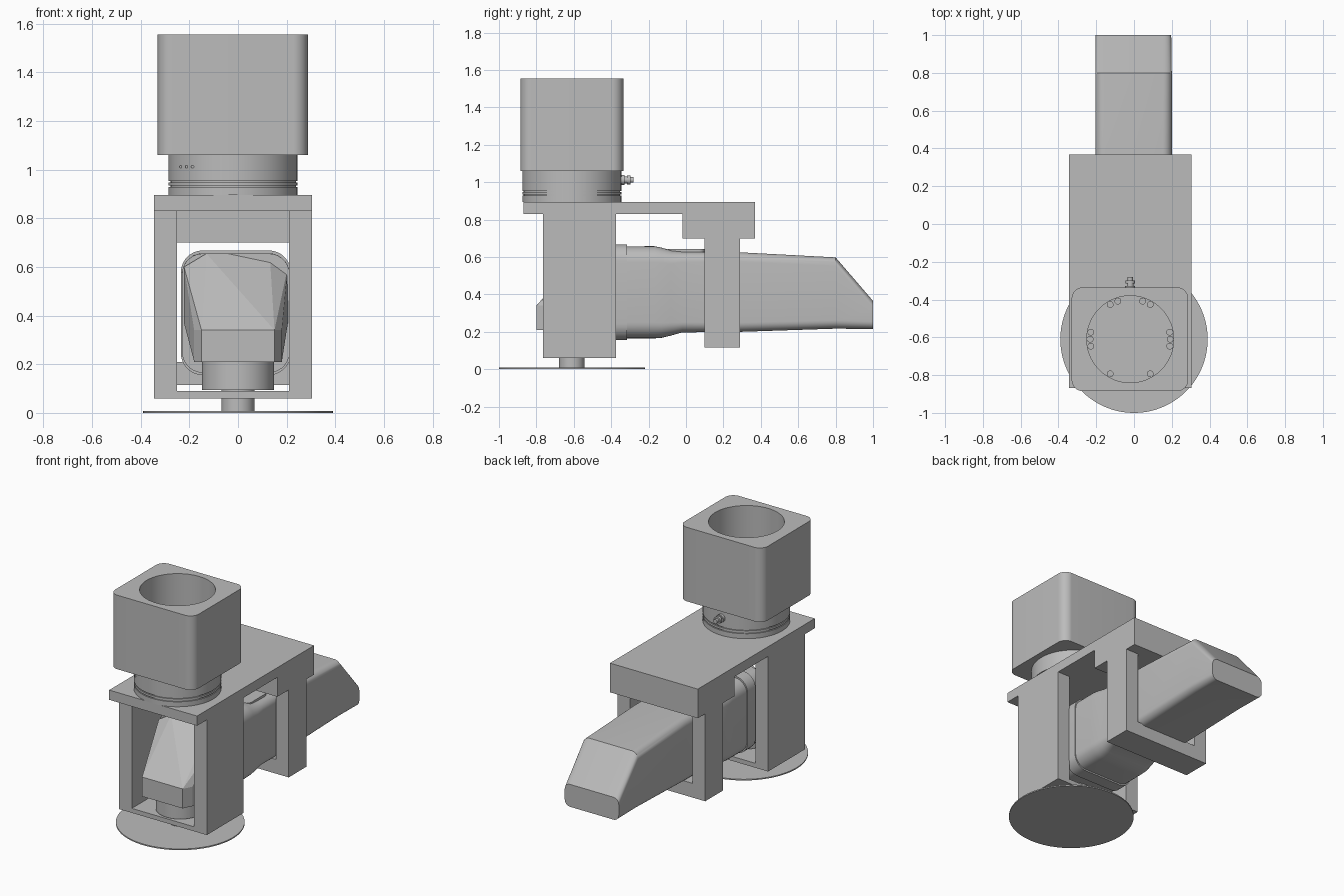
import bpy, bmesh, math
from mathutils import Vector

if "Cube" in bpy.data.objects:
    bpy.data.objects.remove(bpy.data.objects["Cube"])

grey = bpy.data.materials.new("plain grey")
grey.diffuse_color = (0.5, 0.5, 0.5, 1)
grey.use_nodes = True
grey.node_tree.nodes["Principled BSDF"].inputs["Base Color"].default_value = grey.diffuse_color
CX, CY = -0.02, -0.61          # axis of the upper housing
FX0, FX1 = -0.345, 0.305       # outer width of the frame
IX0, IX1 = -0.25, 0.21         # inner width of the frame


def finish(name, bm, smooth=False):
    bmesh.ops.recalc_face_normals(bm, faces=bm.faces[:])
    me = bpy.data.meshes.new(name)
    bm.to_mesh(me)
    bm.free()
    ob = bpy.data.objects.new(name, me)
    bpy.context.collection.objects.link(ob)
    me.materials.append(grey)
    if smooth:
        bpy.ops.object.select_all(action='DESELECT')
        ob.select_set(True)
        bpy.context.view_layer.objects.active = ob
        bpy.ops.object.shade_smooth_by_angle(angle=math.radians(30))
    return ob


def loft(name, rings, closed=False):
    """Skin equal-length rings; cap the ends, or join last ring to first."""
    bm = bmesh.new()
    vs = [[bm.verts.new(p) for p in r] for r in rings]
    n = len(vs[0])
    for a, b in zip(vs, vs[1:] + vs[:1] if closed else vs[1:]):
        for i in range(n):
            j = (i + 1) % n
            bm.faces.new((a[i], a[j], b[j], b[i]))
    if not closed:
        bm.faces.new(vs[0])
        bm.faces.new(vs[-1])
    return finish(name, bm, True)


def rounded(x0, x1, y0, y1, r, n=8):
    """Rounded rectangle outline."""
    pts = []
    for k, (cx, cy) in enumerate(((x1 - r, y1 - r), (x0 + r, y1 - r),
                                  (x0 + r, y0 + r), (x1 - r, y0 + r))):
        for i in range(n):
            a = math.pi / 2 * (k + i / (n - 1))
            pts.append((cx + r * math.cos(a), cy + r * math.sin(a)))
    return pts


def circle(x, y, z, r, n=64):
    return [(x + r * math.cos(2 * math.pi * (i + .5) / n),
             y + r * math.sin(2 * math.pi * (i + .5) / n), z) for i in range(n)]


def box(name, x0, x1, y0, y1, z0, z1):
    bm = bmesh.new()
    bmesh.ops.create_cube(bm, size=1)
    for v in bm.verts:
        v.co = Vector(((x0 + x1) / 2 + v.co.x * (x1 - x0),
                       (y0 + y1) / 2 + v.co.y * (y1 - y0),
                       (z0 + z1) / 2 + v.co.z * (z1 - z0)))
    return finish(name, bm)


def turned(name, x, y, profile, n=64, closed=False):
    return loft(name, [circle(x, y, z, r, n) for r, z in profile], closed)


def portal(name, y0, y1, z0, zbar, ztop):
    """U-shaped frame extruded along y."""
    outline = [(FX0, ztop), (FX0, z0), (FX1, z0), (FX1, ztop),
               (IX1, ztop), (IX1, zbar), (IX0, zbar), (IX0, ztop)]
    bm = bmesh.new()
    f = bm.faces.new([bm.verts.new((x, y0, z)) for x, z in outline])
    ext = bmesh.ops.extrude_face_region(bm, geom=[f])
    bmesh.ops.translate(bm, vec=(0, y1 - y0, 0),
                        verts=[v for v in ext["geom"] if isinstance(v, bmesh.types.BMVert)])
    return finish(name, bm)


# Mounting frame
box("top_plate", FX0, FX1, -0.868, 0.368, 0.83, 0.895)
box("rear_crossblock", FX0, FX1, -0.02, 0.368, 0.70, 0.83)
portal("front_portal", -0.765, -0.375, 0.06, 0.09, 0.83)
portal("rear_portal", 0.10, 0.29, 0.115, 0.21, 0.70)

# Square housing with a round bore
outer = rounded(-0.33, 0.287, -0.885, -0.335, 0.06, 16)
loft("upper_housing", [[(x, y, 1.06) for x, y in outer],
                       [(x, y, 1.555) for x, y in outer],
                       circle(CX, CY, 1.555, 0.23),
                       circle(CX, CY, 1.06, 0.23)], closed=True)

# Grooved collar under the housing
turned("housing_collar", CX, CY,
       [(0.23, 0.895), (0.265, 0.895), (0.265, 0.928), (0.258, 0.928), (0.258, 0.934),
        (0.265, 0.934), (0.265, 0.948), (0.258, 0.948), (0.258, 0.954), (0.265, 0.954),
        (0.265, 1.06), (0.23, 1.06)], closed=True)

# Bolts around the bore floor
for i, deg in enumerate((60, 72, 108, 120, -10, 0, 10, 170, 180, 190, 240, 300)):
    a = math.radians(deg)
    turned(f"bore_bolt_{i}", CX + 0.212 * math.cos(a), CY + 0.212 * math.sin(a),
           [(0.018, 0.89), (0.018, 0.915)], 12)

# Indicator dots on the collar front
for i, x in enumerate((-0.235, -0.211, -0.187)):
    y = CY - math.sqrt(0.265 ** 2 - (x - CX) ** 2)
    dot = turned(f"indicator_{i}", 0, 0, [(0.006, -0.004), (0.006, 0.004)], 12)
    dot.rotation_euler = (math.pi / 2, 0, 0)
    dot.location = (x, y, 1.012)

# Cable connector at the back of the collar
plug = turned("cable_connector", 0, 0,
              [(0.027, -0.02), (0.027, 0.02), (0.018, 0.02), (0.018, 0.032), (0.025, 0.032),
               (0.025, 0.05), (0.015, 0.05), (0.015, 0.068)], 16)
plug.rotation_euler = (-math.pi / 2, 0, 0)
plug.location = (CX, CY + 0.262, 1.012)

# Arm body: rounded sections along y (y, x0, x1, z0, z1, radius)
sections = [(-0.50, -0.23, 0.212, 0.165, 0.655, 0.085),
            (-0.17, -0.23, 0.212, 0.165, 0.658, 0.085),
            (-0.13, -0.228, 0.21, 0.168, 0.65, 0.08),
            (-0.08, -0.218, 0.207, 0.18, 0.635, 0.07),
            (-0.02, -0.205, 0.2, 0.197, 0.628, 0.055),
            (0.29, -0.205, 0.2, 0.2, 0.625, 0.05),
            (0.80, -0.205, 0.2, 0.217, 0.598, 0.045),
            (1.00, -0.203, 0.197, 0.215, 0.365, 0.04)]
loft("arm_body", [[(x, y, z) for x, z in rounded(x0, x1, z0, z1, r)]
                  for y, x0, x1, z0, z1, r in sections])
loft("arm_collar", [[(x, y, z) for x, z in rounded(-0.235, 0.217, 0.155, 0.668, 0.09)]
                    for y in (-0.40, -0.315)])
loft("arm_lid", [[(x, y, z) for x, y in rounded(-0.15, 0.15, -0.10, 0.10, 0.03)]
                 for z in (0.61, 0.642)])

# Wrist head: chamfered block rising in a slanted face to the arm
bm = bmesh.new()
for s in (-1, 1):
    for x, y in ((0.15, -0.80), (0.18, -0.74), (0.18, -0.43)):
        for z in (0.21, 0.34):
            bm.verts.new((s * x, y, z))
for p in ((-0.13, -0.52, 0.655), (0.13, -0.46, 0.655), (-0.222, -0.52, 0.60),
          (0.205, -0.46, 0.60), (-0.222, -0.54, 0.37), (0.205, -0.52, 0.37),
          (-0.222, -0.43, 0.37), (0.205, -0.43, 0.37), (-0.13, -0.43, 0.655),
          (0.13, -0.43, 0.655)):
    bm.verts.new(p)
bmesh.ops.convex_hull(bm, input=bm.verts[:])
finish("wrist_head", bm)

# Tool flange, shaft and disc
turned("tool_flange", 0, CY, [(0.148, 0.095), (0.148, 0.22)])
turned("tool_shaft", 0, CY, [(0.068, 0.0), (0.068, 0.10)], 48)
turned("tool_disc", 0, CY, [(0.39, 0.0), (0.39, 0.008)], 96)
